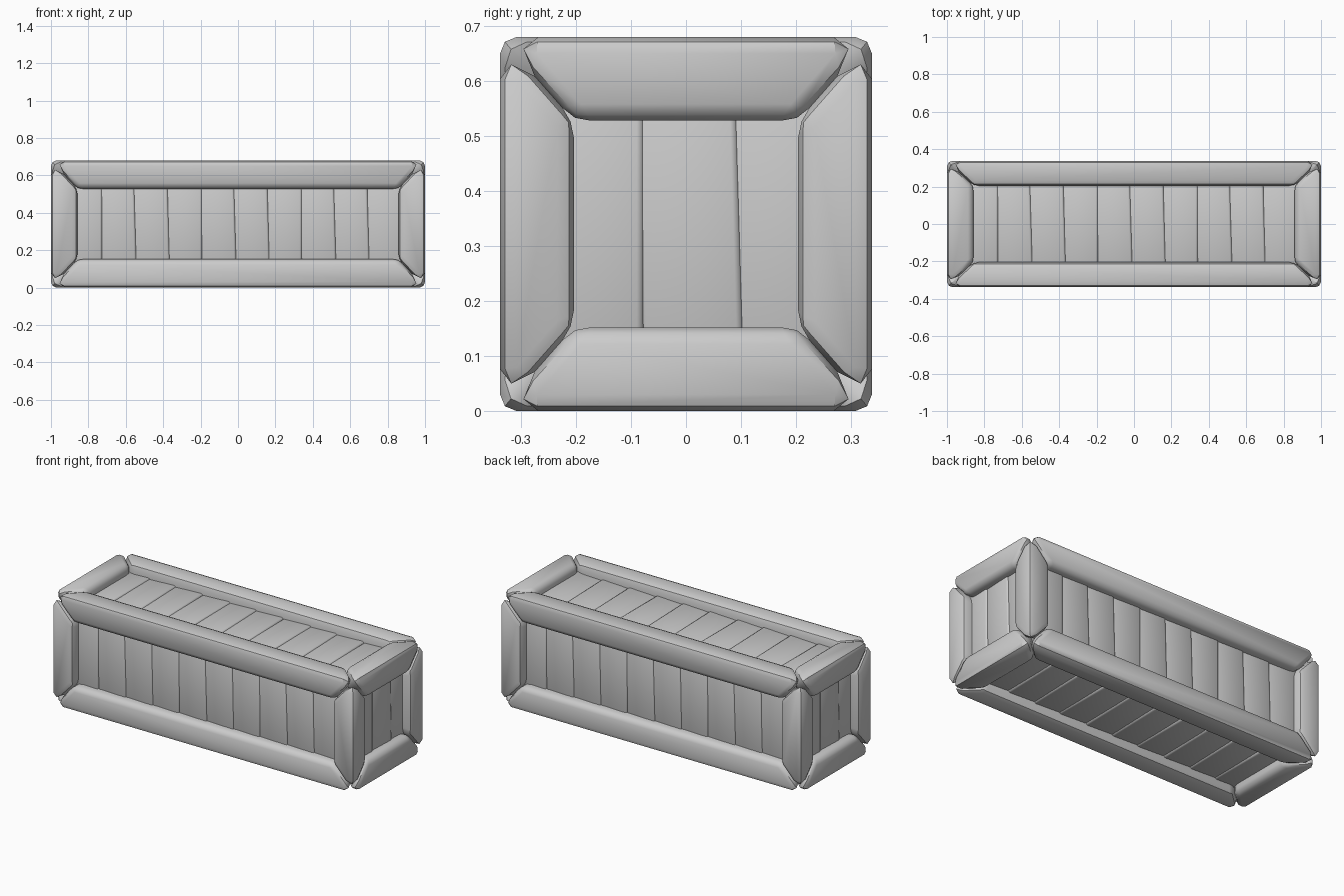
import bpy, bmesh
from math import radians
from mathutils import Matrix, Vector

cube = bpy.data.objects.get("Cube")
if cube:
    bpy.data.objects.remove(cube)

HALF = Vector((1.0, 0.338, 0.34))      # half size of the crate
WIDTH = Vector((0.142, 0.134, 0.152))  # beam width along each axis
CENTRE = Vector((0, 0, HALF.z))

grey = bpy.data.materials.new("plain grey")
grey.use_nodes = True
colour = (0.6, 0.6, 0.6, 1)
grey.diffuse_color = colour
grey.node_tree.nodes["Principled BSDF"].inputs["Base Color"].default_value = colour


def finish(name, bm, bevel, angle):
    """Turn a bmesh into a bevelled, smooth shaded object."""
    bmesh.ops.recalc_face_normals(bm, faces=bm.faces)
    mesh = bpy.data.meshes.new(name)
    bm.to_mesh(mesh)
    bm.free()
    mesh.materials.append(grey)
    obj = bpy.data.objects.new(name, mesh)
    bpy.context.collection.objects.link(obj)
    mod = obj.modifiers.new("rounded edges", 'BEVEL')
    mod.width = bevel
    mod.segments = 2
    mod.limit_method = 'ANGLE'
    mod.angle_limit = radians(30)
    bpy.ops.object.select_all(action='DESELECT')
    obj.select_set(True)
    bpy.context.view_layer.objects.active = obj
    bpy.ops.object.convert(target='MESH')
    bpy.ops.object.shade_smooth_by_angle(angle=radians(angle))
    return obj


def beam(name, axis, side_b, side_c):
    """Square bar along one edge of the crate, mitred to meet its neighbours."""
    b, c = (axis + 1) % 3, (axis + 2) % 3
    bm = bmesh.new()
    for end in (-1, 1):
        for in_b in (0, 1):
            for in_c in (0, 1):
                p = Vector()
                p[axis] = end * (HALF[axis] - WIDTH[axis] * max(in_b, in_c))
                p[b] = side_b * (HALF[b] - WIDTH[b] * in_b)
                p[c] = side_c * (HALF[c] - WIDTH[c] * in_c)
                bm.verts.new(p + CENTRE)
    bmesh.ops.convex_hull(bm, input=bm.verts)
    bmesh.ops.dissolve_limit(bm, angle_limit=radians(1), verts=bm.verts, edges=bm.edges)
    finish(name, bm, 0.03, 40)


def panel(name, turn, count, pitch, shift, half_length, face):
    """Row of slightly crooked planks, set back from one face."""
    for i in range(count):
        bm = bmesh.new()
        bmesh.ops.create_cube(bm, size=1)
        bmesh.ops.scale(bm, vec=(pitch + 0.012, 2 * half_length, 0.04), verts=bm.verts)
        place = Vector((shift + (i - (count - 1) / 2) * pitch, 0, face - 0.075))
        lean = radians(1.7 if i % 3 else 0)
        local = (Matrix.Translation(place) @ Matrix.Rotation(lean, 4, 'Z')
                 @ Matrix.Rotation(radians(-2.5), 4, 'Y'))
        bm.transform(Matrix.Translation(CENTRE) @ turn @ local)
        finish(f"{name}_plank_{i + 1}", bm, 0.012, 50)


# Frame: four beams along each axis
for axis, label in enumerate(("long_rail", "end_rail", "corner_post")):
    number = 0
    for sb in (-1, 1):
        for sc in (-1, 1):
            number += 1
            beam(f"{label}_{number}", axis, sb, sc)

# Planked panels on all six sides
upright = Matrix.Rotation(radians(90), 4, 'X')
for name, turn, half_length, face in (
        ("front", upright, 0.24, HALF.y),
        ("back", Matrix.Rotation(radians(180), 4, 'Z') @ upright, 0.24, HALF.y),
        ("top", Matrix.Identity(4), 0.24, HALF.z),
        ("bottom", Matrix.Rotation(radians(180), 4, 'X'), 0.24, HALF.z)):
    panel(name, turn, 10, 0.178, -0.02, half_length, face)
for name, degrees in (("left", 90), ("right", -90)):
    turn = Matrix.Rotation(radians(degrees), 4, 'Z') @ upright
    panel(name, turn, 3, 0.175, 0.005, 0.24, HALF.x)
